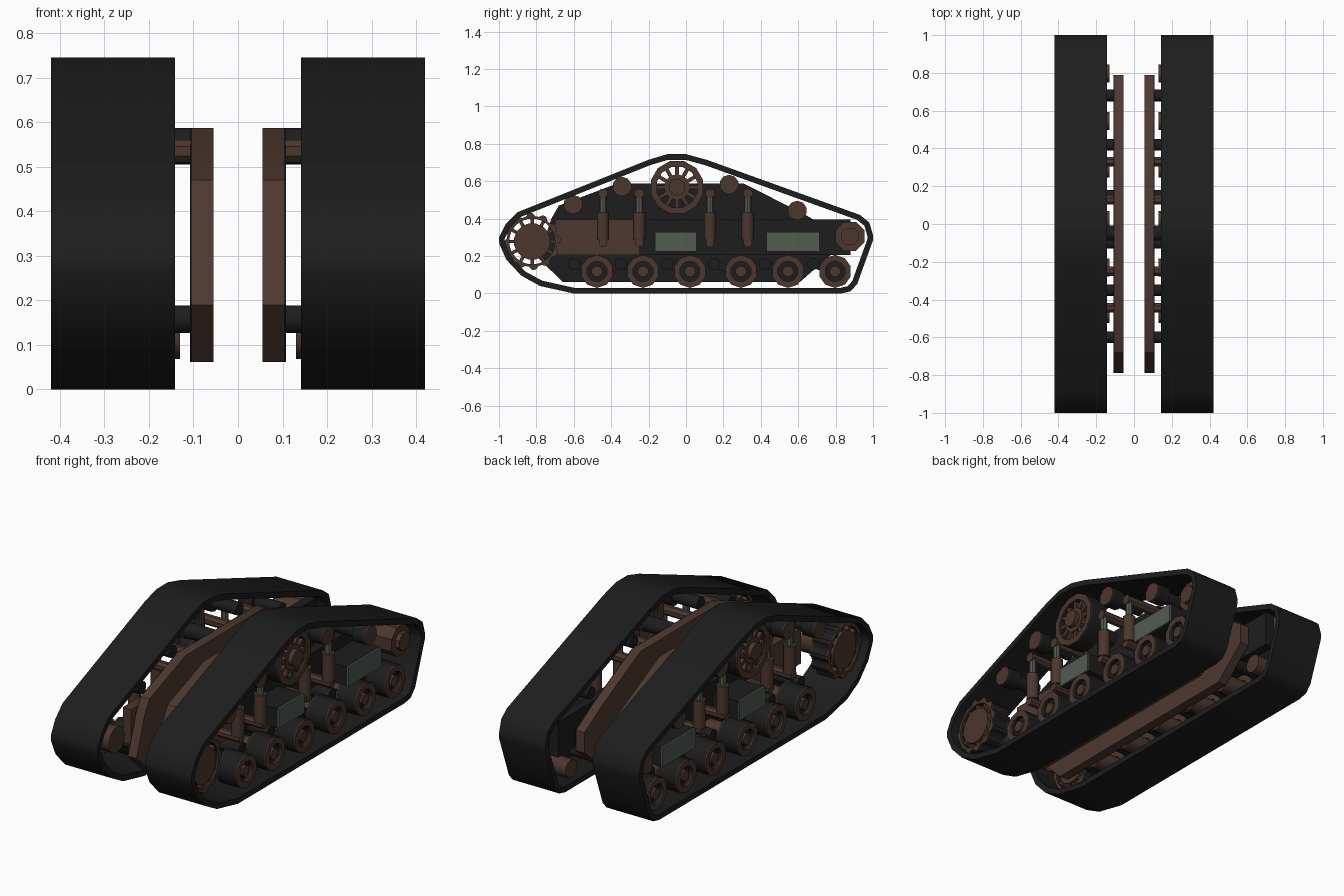
import bpy, bmesh, math
from mathutils import Vector

if "Cube" in bpy.data.objects:
    bpy.data.objects.remove(bpy.data.objects["Cube"])


def material(name, c):
    m = bpy.data.materials.new(name)
    m.diffuse_color = (*c, 1)
    m.use_nodes = True
    m.node_tree.nodes["Principled BSDF"].inputs["Base Color"].default_value = m.diffuse_color
    return m


DARK = material("black_rubber", (0.0125, 0.0125, 0.013))
RUST = material("wheel_brown", (0.072, 0.038, 0.027))
PLATE = material("plate_brown", (0.076, 0.040, 0.030))
STEEL = material("grey_green_steel", (0.085, 0.106, 0.086))


def finish(bm, name, mat):
    """Make the object and mirror it to the other track."""
    bmesh.ops.recalc_face_normals(bm, faces=bm.faces)
    me = bpy.data.meshes.new(name)
    bm.to_mesh(me)
    bm.free()
    me.materials.append(mat)
    for p in me.polygons:
        p.use_smooth = True
    me.set_sharp_from_angle(angle=math.radians(38))
    ob = bpy.data.objects.new(name, me)
    bpy.context.collection.objects.link(ob)
    ob.modifiers.new("mirror", 'MIRROR').use_axis[0] = True
    return ob


def add_prism(bm, pts, x0, x1):
    a = [bm.verts.new((x0, y, z)) for y, z in pts]
    b = [bm.verts.new((x1, y, z)) for y, z in pts]
    bm.faces.new(a)
    bm.faces.new(b)
    for i in range(len(pts)):
        j = (i + 1) % len(pts)
        bm.faces.new((a[i], a[j], b[j], b[i]))


def prism(name, pts, x0, x1, mat):
    bm = bmesh.new()
    add_prism(bm, pts, x0, x1)
    return finish(bm, name, mat)


def circle(y, z, r, n, turn=0.5):
    return [(y + r * math.cos(2 * math.pi * (i + turn) / n),
             z + r * math.sin(2 * math.pi * (i + turn) / n)) for i in range(n)]


def disc(name, y, z, r, x0, x1, n, mat):
    return prism(name, circle(y, z, r, n), x0, x1, mat)


def box(name, y0, y1, z0, z1, x0, x1, mat):
    return prism(name, [(y0, z0), (y1, z0), (y1, z1), (y0, z1)], x0, x1, mat)


def ring(name, outer, inner, x0, x1, mat):
    bm = bmesh.new()
    n = len(outer)
    loops = [[bm.verts.new((x, y, z)) for y, z in p]
             for p, x in ((outer, x0), (outer, x1), (inner, x1), (inner, x0))]
    for k in range(4):
        a, b = loops[k], loops[(k + 1) % 4]
        for i in range(n):
            j = (i + 1) % n
            bm.faces.new((a[i], a[j], b[j], b[i]))
    return finish(bm, name, mat)


def faced_ring(name, outer, inner, x0, x1):
    """Dark ring with a thin brown face on each side."""
    ring(name, outer, inner, x0, x1, DARK)
    ring(name + "_outer_face", outer, inner, x1, x1 + 0.006, RUST)
    ring(name + "_inner_face", outer, inner, x0 - 0.006, x0, RUST)


def spokes(name, y, z, r0, r1, w, n, x0, x1, mat):
    bm = bmesh.new()
    for i in range(n):
        t = 2 * math.pi * i / n
        c, s = math.cos(t), math.sin(t)
        add_prism(bm, [(y + c * r - s * o, z + s * r + c * o) for r, o in
                       ((r0, -w), (r1, -w), (r1, w), (r0, w))], x0, x1)
    return finish(bm, name, mat)


def upright(name, x, y, z0, z1, r, n, mat):
    bm = bmesh.new()
    res = bmesh.ops.create_cone(bm, cap_ends=True, segments=n, radius1=r, radius2=r, depth=z1 - z0)
    bmesh.ops.translate(bm, verts=res['verts'], vec=(x, y, (z0 + z1) / 2))
    return finish(bm, name, mat)


def inset(pts, d):
    """Offset a counter-clockwise loop inwards by d."""
    out = []
    for i, p in enumerate(pts):
        p = Vector(p)
        a = (p - Vector(pts[i - 1])).normalized()
        b = (Vector(pts[(i + 1) % len(pts)]) - p).normalized()
        na, nb = Vector((-a.y, a.x)), Vector((-b.y, b.x))
        m = (na + nb).normalized()
        out.append(tuple(p + m * d / m.dot(na)))
    return out


# Track belt
belt = [(-0.60, 0), (0.83, 0), (0.88, 0.012), (0.915, 0.05), (1.0, 0.285), (1.0, 0.31),
        (0.98, 0.38), (0.93, 0.42), (0.11, 0.715), (0, 0.745), (-0.10, 0.745), (-0.20, 0.715),
        (-0.90, 0.435), (-0.965, 0.37), (-1.0, 0.30), (-0.998, 0.265), (-0.96, 0.18),
        (-0.88, 0.095), (-0.78, 0.04)]
ring("track_belt", belt, inset(belt, 0.03), 0.142, 0.42, DARK)

# Side frame: brown plate with a dark outer face
frame = [(-0.66, 0.062), (0.61, 0.062), (0.79, 0.22), (0.79, 0.33), (0.64, 0.42), (0.31, 0.587),
         (-0.37, 0.587), (-0.68, 0.47), (-0.72, 0.40), (-0.79, 0.19)]
prism("frame_plate", frame, 0.055, 0.103, PLATE)
prism("frame_outer_face", frame, 0.103, 0.108, DARK)

# Long beams carrying the end wheels
box("front_beam", -0.70, -0.25, 0.205, 0.395, 0.15, 0.20, PLATE)
box("rear_beam", -0.25, 0.88, 0.205, 0.395, 0.15, 0.20, DARK)

# Road wheels: brown faces, dark tyres, inner axle
for y in (-0.476, -0.23, 0.021, 0.294, 0.545, 0.797):
    z = 0.118
    faced_ring("road_wheel", circle(y, z, 0.088, 10), circle(y, z, 0.055, 10), 0.266, 0.379)
    disc("road_wheel_web", y, z, 0.056, 0.27, 0.36, 10, DARK)
    disc("road_wheel_hub", y, z, 0.03, 0.36, 0.38, 10, RUST)
    disc("road_wheel_axle", y, z, 0.05, 0.13, 0.27, 10, RUST)

# Suspension pins and swing arms
for y in (-0.60, -0.35, -0.10, 0.15, 0.42, 0.68):
    disc("suspension_pin", y, 0.158, 0.032, 0.105, 0.27, 12, DARK)
    prism("swing_arm", [(y, 0.135), (y + 0.11, 0.10), (y + 0.11, 0.14), (y, 0.18)], 0.20, 0.25, DARK)

# Return rollers
for y, z in ((-0.604, 0.476), (-0.342, 0.572), (0.23, 0.583), (0.594, 0.444)):
    disc("return_roller", y, z, 0.052, 0.30, 0.374, 10, DARK)
    disc("return_roller_face", y, z, 0.052, 0.374, 0.38, 10, RUST)
    disc("return_roller_axle", y, z, 0.034, 0.15, 0.31, 12, DARK)

# Toothed drive sprocket
y, z = -0.823, 0.278
teeth = [(y + (0.152 if i % 4 < 2 else 0.136) * math.cos(math.pi * i / 24),
          z + (0.152 if i % 4 < 2 else 0.136) * math.sin(math.pi * i / 24)) for i in range(48)]
faced_ring("sprocket_rim", teeth, circle(y, z, 0.122, 48, 0), 0.276, 0.369)
disc("sprocket_disc", y, z, 0.098, 0.27, 0.375, 16, RUST)
disc("sprocket_axle", y, z, 0.07, 0.15, 0.28, 12, RUST)
spokes("sprocket_spokes", y, z, 0.09, 0.125, 0.009, 12, 0.28, 0.365, RUST)

# Spoked upper wheel
y, z = -0.048, 0.568
faced_ring("upper_wheel_rim", circle(y, z, 0.145, 12), circle(y, z, 0.112, 12), 0.27, 0.364)
disc("upper_wheel_hub", y, z, 0.068, 0.27, 0.365, 12, RUST)
disc("upper_wheel_cap", y, z, 0.045, 0.365, 0.39, 12, RUST)
spokes("upper_wheel_spokes", y, z, 0.06, 0.12, 0.010, 12, 0.32, 0.36, RUST)
disc("upper_wheel_axle", y, z - 0.022, 0.042, 0.105, 0.30, 12, DARK)

# Rear idler
disc("idler_wheel", 0.877, 0.305, 0.084, 0.20, 0.36, 8, RUST)
disc("idler_cap", 0.877, 0.305, 0.05, 0.36, 0.385, 8, RUST)

# Shock absorbers
for y in (-0.444, -0.25, 0.128, 0.33):
    upright("shock_body", 0.31, y, 0.285, 0.435, 0.033, 10, RUST)
    upright("shock_rod", 0.31, y, 0.43, 0.52, 0.019, 8, STEEL)
    disc("shock_top_mount", y, 0.535, 0.027, 0.105, 0.33, 8, RUST)
    disc("shock_bottom_mount", y, 0.272, 0.024, 0.19, 0.335, 8, RUST)

# Equipment boxes: dark with a grey-green cover
for name, y0, y1 in (("middle_box", -0.165, 0.055), ("rear_box", 0.43, 0.715)):
    box(name, y0, y1, 0.225, 0.328, 0.20, 0.352, DARK)
    box(name + "_cover", y0, y1, 0.225, 0.328, 0.352, 0.36, STEEL)
